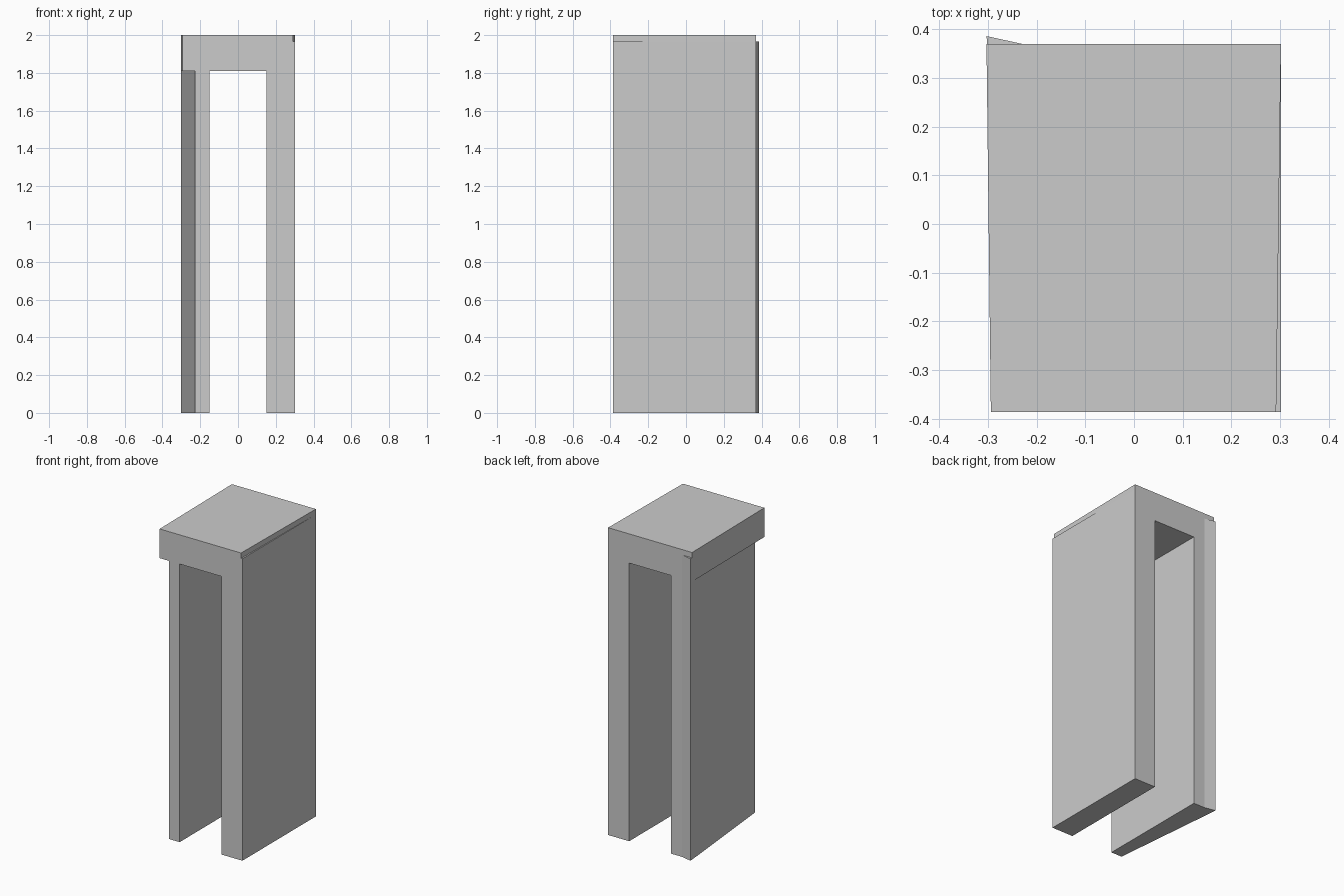
import bpy, bmesh

if "Cube" in bpy.data.objects:
    bpy.data.objects.remove(bpy.data.objects["Cube"])

FRONT, BACK = -0.386, 0.37


def prism(name, outline, z0, z1):
    """Extrude a plan outline (counter-clockwise) from z0 to z1."""
    bm = bmesh.new()
    face = bm.faces.new([bm.verts.new((x, y, z0)) for x, y in outline])
    ext = bmesh.ops.extrude_face_region(bm, geom=[face], use_keep_orig=True)
    top = [v for v in ext["geom"] if isinstance(v, bmesh.types.BMVert)]
    bmesh.ops.translate(bm, verts=top, vec=(0, 0, z1 - z0))
    bmesh.ops.recalc_face_normals(bm, faces=bm.faces)
    mesh = bpy.data.meshes.new(name)
    bm.to_mesh(mesh)
    bm.free()
    obj = bpy.data.objects.new(name, mesh)
    bpy.context.collection.objects.link(obj)
    return obj


# Top slab, slightly narrower at the front
arch = prism("archway", [(-0.294, FRONT), (0.292, FRONT),
                         (0.302, BACK), (-0.303, BACK)], 1.81, 2.0)

# Straight right leg, stopping just below the slab top
right_leg = prism("right_leg", [(0.15, FRONT), (0.302, FRONT),
                                (0.302, BACK), (0.15, BACK)], 0, 1.965)

# Left leg with slanted outer wall and a corner jutting out at the back
left_leg = prism("left_leg", [(-0.228, FRONT), (-0.15, FRONT), (-0.15, BACK),
                              (-0.23, BACK), (-0.303, 0.386)], 0, 1.965)

# Merge the legs into the slab as one solid
bpy.context.view_layer.objects.active = arch
for leg in (right_leg, left_leg):
    mod = arch.modifiers.new("join_" + leg.name, 'BOOLEAN')
    mod.operation = 'UNION'
    mod.solver = 'EXACT'
    mod.object = leg
    bpy.ops.object.modifier_apply(modifier=mod.name)
    bpy.data.objects.remove(leg)
